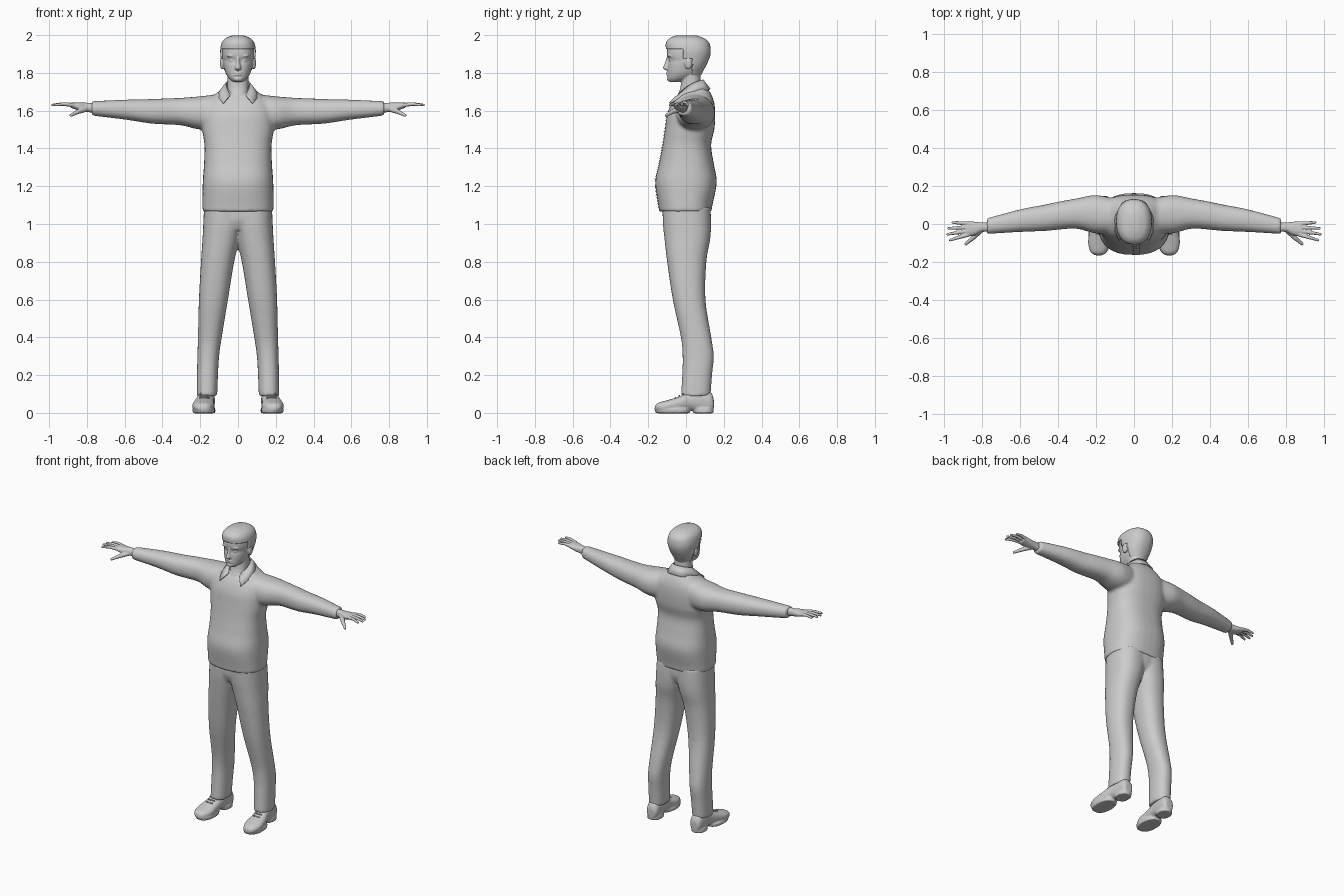
import bpy, bmesh, math
from mathutils import Vector, Matrix

cube = bpy.data.objects.get("Cube")
if cube:
    bpy.data.objects.remove(cube, do_unlink=True)

grey = bpy.data.materials.new("plain grey")
grey.use_nodes = True
grey.diffuse_color = (0.6, 0.6, 0.6, 1)
bsdf = next(n for n in grey.node_tree.nodes if n.type == 'BSDF_PRINCIPLED')
bsdf.inputs["Base Color"].default_value = grey.diffuse_color
bsdf.inputs["Roughness"].default_value = 0.7


def spline(rows, steps=4):
    """Fill in smooth rows between the given ones."""
    out = []
    for i in range(len(rows) - 1):
        a, b, c, d = (rows[min(max(i + k, 0), len(rows) - 1)] for k in (-1, 0, 1, 2))
        for s in range(steps):
            t = s / steps
            out.append([q + t / 2 * (r - p + t * (2*p - 5*q + 4*r - s2 + t * (3*(q - r) + s2 - p)))
                        for p, q, r, s2 in zip(a, b, c, d)])
    return out + [list(rows[-1])]


def tube(bm, axis, rows, side=1, power=2.3, sides=32):
    """Closed tube; a row is (position, low, high, low, high) on the other two axes."""
    rings = []
    for t, u0, u1, v0, v1 in spline(rows):
        ring = []
        for k in range(sides):
            a = math.tau * k / sides
            c, s = math.cos(a), math.sin(a)
            u = (u0 + u1) / 2 + (u1 - u0) / 2 * math.copysign(abs(c) ** (2 / power), c)
            v = (v0 + v1) / 2 + (v1 - v0) / 2 * math.copysign(abs(s) ** (2 / power), s)
            x, y, z = {'x': (t, u, v), 'y': (u, t, v), 'z': (u, v, t)}[axis]
            ring.append(bm.verts.new((x * side, y, z)))
        rings.append(ring)
    for lo, hi in zip(rings, rings[1:]):
        for k in range(sides):
            n = (k + 1) % sides
            bm.faces.new((lo[k], lo[n], hi[n], hi[k]))
    bm.faces.new(rings[0])
    bm.faces.new(rings[-1])


def sym(rows):
    """Rows given as (z, half width, front, back) made symmetric in x."""
    return [(z, -w, w, f, b) for z, w, f, b in rows]


def blob(bm, centre, size):
    m = Matrix.Translation(centre) @ Matrix.Diagonal((*size, 1))
    bmesh.ops.create_uvsphere(bm, u_segments=20, v_segments=12, radius=1, matrix=m)


def finger(bm, p, q, r0, r1):
    p, q = Vector(p), Vector(q)
    m = Matrix.Translation((p + q) / 2) @ (q - p).to_track_quat('Z', 'Y').to_matrix().to_4x4()
    bmesh.ops.create_cone(bm, cap_ends=True, segments=14, radius1=r0, radius2=r1,
                          depth=(q - p).length, matrix=m)
    blob(bm, p, (r0,) * 3)
    blob(bm, q, (r1,) * 3)


def finish(name, bm, voxel=0, smooth=3):
    """Turn the mesh into an object, fusing overlapping volumes if asked."""
    bmesh.ops.recalc_face_normals(bm, faces=bm.faces)
    for f in bm.faces:
        f.smooth = True
    mesh = bpy.data.meshes.new(name)
    bm.to_mesh(mesh)
    bm.free()
    mesh.materials.append(grey)
    ob = bpy.data.objects.new(name, mesh)
    bpy.context.collection.objects.link(ob)
    if voxel:
        r = ob.modifiers.new("fuse", 'REMESH')
        r.mode, r.voxel_size, r.use_smooth_shade = 'VOXEL', voxel, True
        s = ob.modifiers.new("soften", 'SMOOTH')
        s.factor, s.iterations = 0.5, smooth
    return ob


# Shirt: body and both sleeves fused
bm = bmesh.new()
tube(bm, 'z', sym([(1.065, .188, -.143, .137), (1.1, .188, -.147, .14), (1.22, .187, -.163, .163),
                   (1.32, .18, -.143, .147), (1.42, .178, -.124, .133), (1.5, .19, -.112, .15),
                   (1.58, .19, -.1, .155), (1.64, .175, -.075, .15), (1.68, .13, -.045, .137),
                   (1.71, .09, -.015, .12), (1.73, .06, 0, .11)]), power=2.5)
for side in (1, -1):
    tube(bm, 'x', [(.08, -.05, .13, 1.5, 1.69), (.2, -.05, .152, 1.5, 1.676),
                   (.3, -.025, .135, 1.522, 1.668), (.4, -.03, .117, 1.528, 1.664),
                   (.47, -.037, .102, 1.533, 1.661), (.6, -.042, .077, 1.553, 1.658),
                   (.775, -.053, .03, 1.574, 1.65)], side)
shirt = finish("shirt", bm, .01, 5)

# Button strip and buttons laid on the shirt front
bm = bmesh.new()
bmesh.ops.create_grid(bm, x_segments=3, y_segments=40, size=1,
                      matrix=Matrix.Translation((.012, -.3, 1.355))
                      @ Matrix.Rotation(math.pi / 2, 4, 'X') @ Matrix.Diagonal((.016, .275, 1, 1)))
strip = finish("button_strip", bm)
bm = bmesh.new()
for i in range(6):
    bmesh.ops.create_circle(bm, cap_ends=True, segments=12, radius=.006,
                            matrix=Matrix.Translation((.012, -.3, 1.15 + i * .085))
                            @ Matrix.Rotation(math.pi / 2, 4, 'X'))
buttons = finish("shirt_buttons", bm)
for ob, lift in ((strip, .002), (buttons, .005)):
    w = ob.modifiers.new("lay on shirt", 'SHRINKWRAP')
    w.target, w.wrap_method, w.offset = shirt, 'PROJECT', lift
    w.use_project_y, w.use_positive_direction = True, True

# Collar: folded band from the nape round to two points
upper = [(0, .092, 1.765), (.04, .082, 1.762), (.064, .045, 1.75), (.062, 0, 1.725), (.042, -.045, 1.685)]
lower = [(0, .13, 1.715), (.058, .115, 1.71), (.1, .05, 1.7), (.108, -.015, 1.677), (.078, -.09, 1.643)]
bm = bmesh.new()
for side in (1, -1):
    up, low = ([bm.verts.new((x * side, y, z)) for x, y, z in spline(e)] for e in (upper, lower))
    for i in range(len(up) - 1):
        bm.faces.new((up[i], up[i + 1], low[i + 1], low[i]))
bmesh.ops.remove_doubles(bm, verts=bm.verts, dist=.0005)
collar = finish("collar", bm)
collar.modifiers.new("thickness", 'SOLIDIFY').thickness = .008

# Trousers: two legs fused at the hips
bm = bmesh.new()
tube(bm, 'z', sym([(.97, .15, -.1, .11), (1.02, .175, -.12, .128), (1.09, .175, -.122, .128)]))
for side in (1, -1):
    tube(bm, 'z', [(.09, .11, .218, -.027, .13), (.2, .106, .217, -.02, .138), (.3, .1, .215, -.018, .147),
                   (.4, .086, .212, -.027, .134), (.6, .053, .207, -.07, .103),
                   (.8, .02, .196, -.1, .108), (.92, -.01, .188, -.114, .128),
                   (1, -.03, .184, -.122, .133), (1.09, -.04, .18, -.125, .13)], side)
finish("trousers", bm, .009, 4)

for side, label in ((1, "left"), (-1, "right")):
    # Shoe with sole and laces
    bm = bmesh.new()
    tube(bm, 'y', [(-.166, .17, .2, .012, .032), (-.15, .147, .227, .008, .052), (-.1, .126, .242, .005, .067),
                   (-.04, .127, .234, .01, .085), (.02, .126, .218, .012, .112), (.08, .122, .21, .005, .125),
                   (.13, .125, .203, .005, .11), (.147, .14, .19, .015, .075)], side)
    tube(bm, 'z', [(-.002, .125, .238, -.16, .02), (.02, .122, .242, -.166, .02)], side)
    tube(bm, 'z', [(-.002, .12, .212, .04, .145), (.025, .12, .21, .03, .147)], side)
    finish(label + "_shoe", bm, .006, 3)
    bm = bmesh.new()
    for i in range(4):
        y, z = -.055 + i * .02, .08 + i * .01
        finger(bm, (.155 * side, y, z), (.2 * side, y, z), .004, .004)
    finish(label + "_laces", bm)

    # Hand with palm, four spread fingers and a lowered thumb
    bm = bmesh.new()
    tube(bm, 'x', [(.75, -.042, .008, 1.588, 1.64), (.8, -.042, .008, 1.593, 1.642),
                   (.84, -.06, .012, 1.6, 1.643), (.885, -.066, .014, 1.615, 1.643)], side)
    for i, tip in enumerate((.955, .977, .982, .968)):
        y0, y1 = .003 - i * .02, .008 - i * .031
        knuckle = ((.88 + tip) / 2 * side, (y0 + y1) / 2, 1.635)
        finger(bm, (.875 * side, y0, 1.63), knuckle, .011, .0095)
        finger(bm, knuckle, (tip * side, y1, 1.63), .0095, .007)
    finger(bm, (.81 * side, -.035, 1.608), (.85 * side, -.075, 1.593), .016, .012)
    finger(bm, (.85 * side, -.075, 1.593), (.885 * side, -.105, 1.575), .012, .008)
    finish(label + "_hand", bm, .0035, 3)

# Head, neck and facial features fused
bm = bmesh.new()
tube(bm, 'z', sym([(1.752, .025, -.085, -.04), (1.77, .047, -.096, .02), (1.8, .066, -.097, .07),
                   (1.84, .077, -.096, .1), (1.865, .081, -.091, .112), (1.89, .084, -.1, .12),
                   (1.92, .084, -.1, .122), (1.96, .075, -.09, .11), (1.985, .045, -.06, .08)]))
tube(bm, 'z', sym([(1.63, .06, -.068, .08), (1.67, .058, -.052, .085), (1.72, .056, -.03, .08),
                   (1.8, .056, -.022, .075)]))
tube(bm, 'z', sym([(1.814, .012, -.108, -.07), (1.826, .017, -.122, -.07), (1.85, .011, -.113, -.07),
                   (1.885, .009, -.102, -.07)]))
for side in (1, -1):
    blob(bm, (.034 * side, -.083, 1.89), (.026, .015, .007))
    blob(bm, (.032 * side, -.075, 1.866), (.015, .015, .008))
    blob(bm, (.084 * side, .012, 1.852), (.012, .021, .034))
for z in (1.801, 1.79):
    blob(bm, (0, -.093, z), (.024, .012, .005))
blob(bm, (0, -.085, 1.768), (.025, .016, .014))
finish("head", bm, .004, 4)

# Hair: shell cut to a hairline with sideburns
bm = bmesh.new()
tube(bm, 'z', sym([(1.77, .055, -.09, .07), (1.83, .082, -.1, .102), (1.88, .091, -.102, .125),
                   (1.92, .094, -.106, .131), (1.96, .086, -.106, .122), (1.985, .064, -.085, .093),
                   (1.998, .03, -.05, .055)]), sides=64)
bmesh.ops.subdivide_edges(bm, edges=[e for e in bm.edges if abs(e.verts[0].co.z - e.verts[1].co.z) > .001],
                          cuts=2)
bald = []
for f in bm.faces:
    c = f.calc_center_median()
    if not (c.z > 1.927 or (c.y > .035 and c.z > 1.775) or (c.y > -.02 and c.z > 1.875)):
        bald.append(f)
bmesh.ops.delete(bm, geom=bald, context='FACES')
hair = finish("hair", bm)
hair.modifiers.new("thickness", 'SOLIDIFY').thickness = .012
